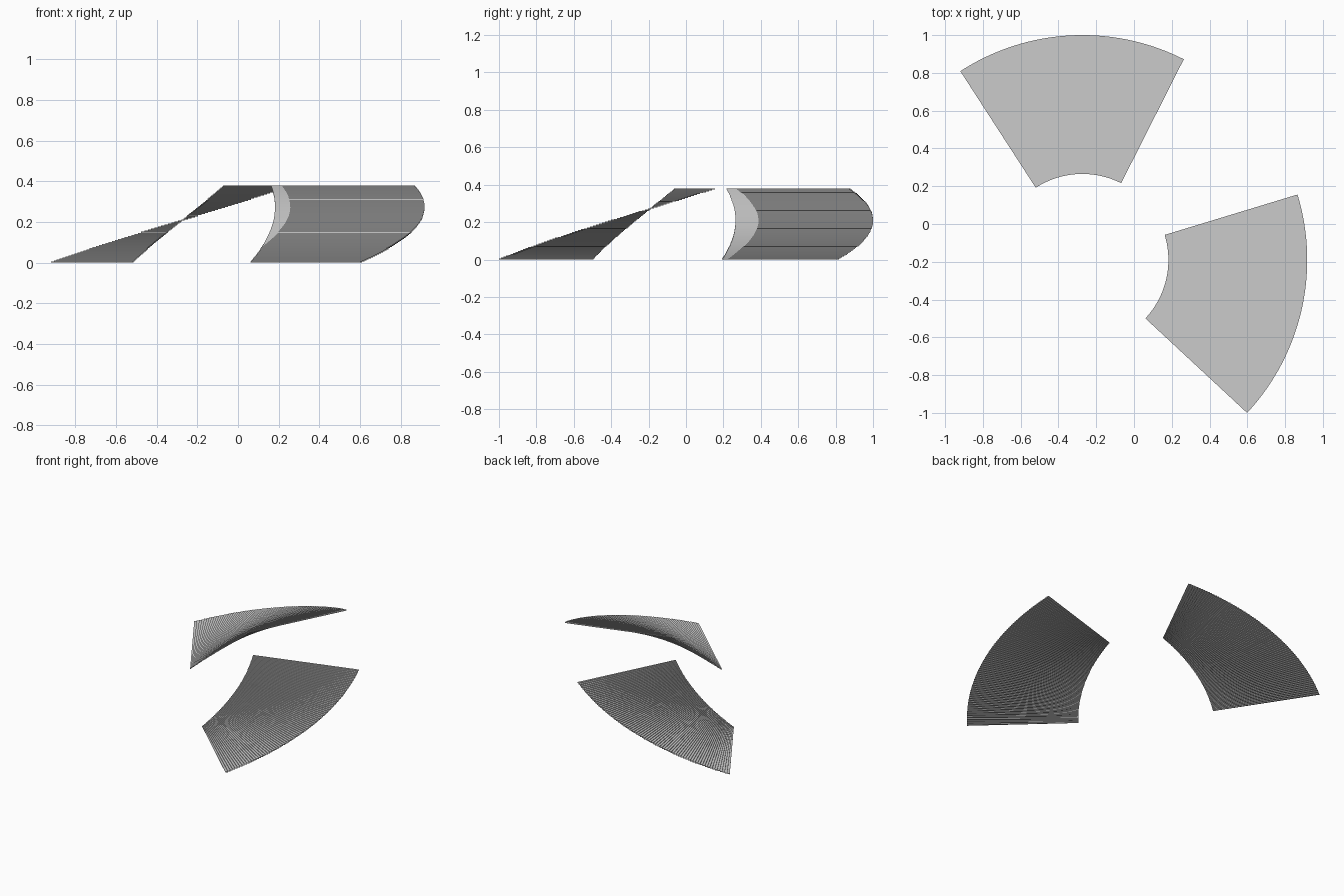
import bpy, bmesh
from math import cos, sin, radians

if "Cube" in bpy.data.objects:
    bpy.data.objects.remove(bpy.data.objects["Cube"])

CX, CY = -0.273, -0.19      # shared spiral axis
R_IN, R_OUT = 0.455, 1.19
HEIGHT, STEPS = 0.38, 75


def spiral_flight(name, start, end):
    """Fan of thin sector slabs climbing from angle start to angle end."""
    bm = bmesh.new()
    dz = HEIGHT / STEPS
    da = (end - start) / STEPS
    for i in range(STEPS):
        a0, a1 = radians(start + i * da), radians(start + (i + 1) * da)
        rings = []
        for z in (i * dz, (i + 1) * dz):
            rings.append([bm.verts.new((CX + r * cos(a), CY + r * sin(a), z))
                          for r, a in ((R_IN, a0), (R_OUT, a0), (R_OUT, a1), (R_IN, a1))])
        low, top = rings
        bm.faces.new(low[::-1])
        bm.faces.new(top)
        for k in range(4):
            n = (k + 1) % 4
            bm.faces.new((low[k], low[n], top[n], top[k]))
    bmesh.ops.recalc_face_normals(bm, faces=bm.faces)
    mesh = bpy.data.meshes.new(name)
    bm.to_mesh(mesh)
    bm.free()
    obj = bpy.data.objects.new(name, mesh)
    bpy.context.collection.objects.link(obj)
    return obj


# Right flight climbs counter-clockwise, back flight climbs clockwise
spiral_flight("right_spiral_flight", -42.9, 16.9)
spiral_flight("back_spiral_flight", 122.9, 63.2)
